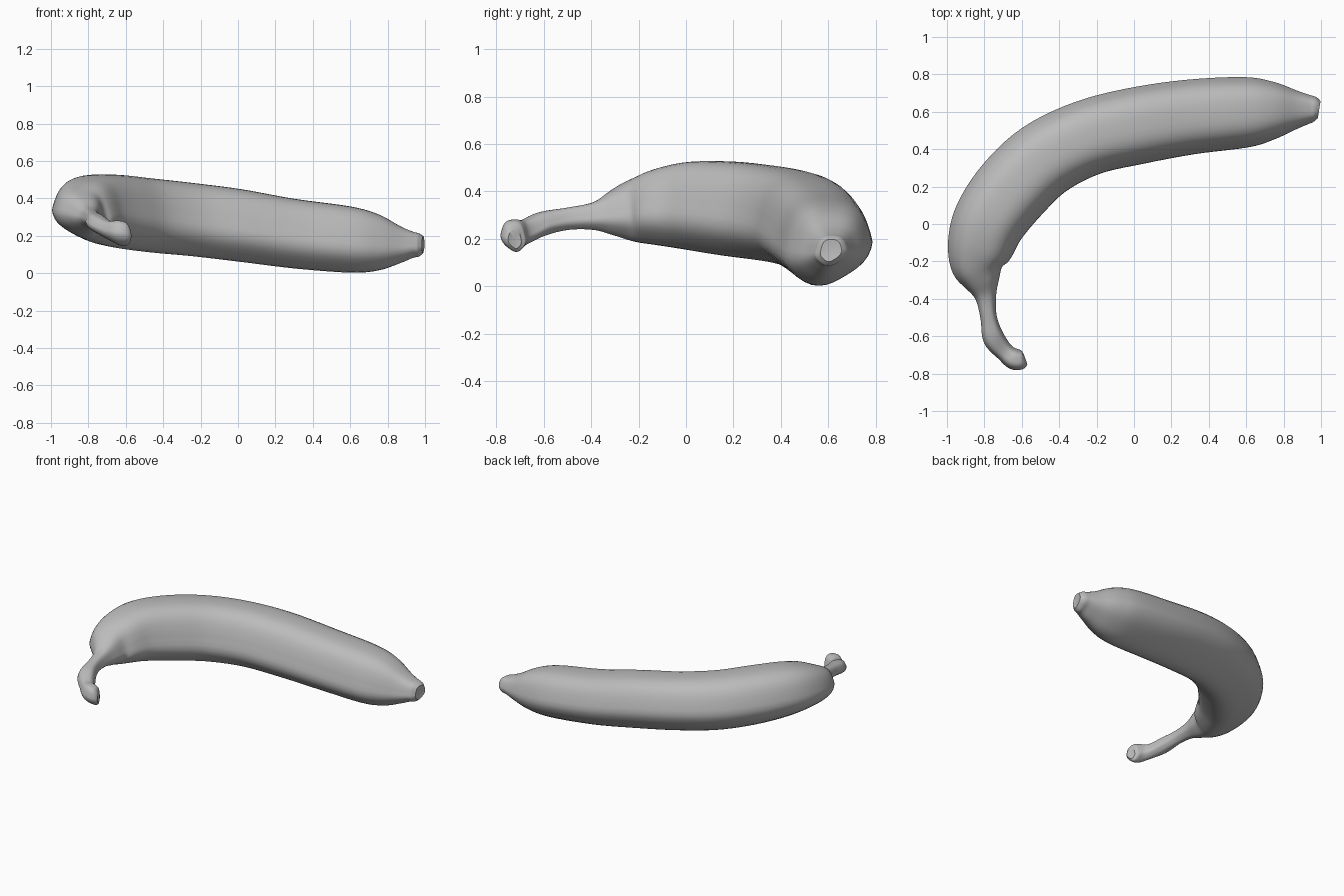
import bpy
import bmesh
import math
from mathutils import Vector

SIDES = 40
STEPS = 5

cube = bpy.data.objects.get("Cube")
if cube:
    bpy.data.objects.remove(cube, do_unlink=True)


def make_material(name, colour):
    material = bpy.data.materials.new(name)
    material.use_nodes = True
    material.diffuse_color = colour
    material.node_tree.nodes["Principled BSDF"].inputs["Base Color"].default_value = colour
    return material


# Stations from stalk to tip: centre x, centre y, half width, bottom z, top z
stations = [
    (-.58, -.722, .03, .16, .235),
    (-.598, -.726, .05, .146, .27),
    (-.64, -.722, .057, .15, .282),
    (-.69, -.685, .05, .175, .28),
    (-.75, -.61, .058, .21, .314),
    (-.777, -.5, .044, .238, .332),
    (-.793, -.39, .057, .238, .355),
    (-.813, -.31, .098, .215, .405),
    (-.835, -.225, .145, .19, .455),
    (-.82, -.12, .178, .175, .497),
    (-.77, .02, .196, .155, .525),
    (-.65, .185, .207, .13, .526),
    (-.48, .345, .206, .11, .508),
    (-.25, .46, .203, .09, .483),
    (.01, .524, .206, .06, .45),
    (.3, .572, .2, .025, .398),
    (.6, .598, .188, .003, .357),
    (.75, .608, .153, .015, .315),
    (.87, .612, .103, .055, .25),
    (.935, .614, .078, .082, .222),
    (.967, .614, .066, .088, .213),
    (.99, .611, .046, .105, .198),
]


def smooth_path(points):
    """Sample a curve that passes through every station."""
    vectors = [Vector(p) for p in points]
    padded = [vectors[0]] + vectors + [vectors[-1]]
    samples = []
    for a, b, c, d in zip(padded, padded[1:], padded[2:], padded[3:]):
        for step in range(STEPS):
            t = step / STEPS
            samples.append(b + (c - a) * (t / 2)
                           + (a * 2 - b * 5 + c * 4 - d) * (t * t / 2)
                           + (b * 3 - a - c * 3 + d) * (t ** 3 / 2))
    return samples + [vectors[-1]]


def ridged_profile():
    """Rounded five-sided section, belly leaning inward, stretched to fill a unit box."""
    section = []
    for i in range(SIDES):
        angle = math.tau * i / SIDES
        radius = 1 + .03 * math.cos(5 * (angle + math.radians(18)))
        u, v = radius * math.cos(angle), radius * math.sin(angle)
        section.append((u + .25 * min(v, 0), v))

    def fit(values):
        low, high = min(values), max(values)
        return [2 * (v - low) / (high - low) - 1 for v in values]

    return list(zip(fit([p[0] for p in section]), fit([p[1] for p in section])))


def build_fruit(name, material):
    bm = bmesh.new()
    path = smooth_path(stations)
    profile = ridged_profile()
    rings = []

    # Skin swept along the bent centre line
    for i, sample in enumerate(path):
        before, after = path[max(i - 2, 0)], path[min(i + 2, len(path) - 1)]
        heading = Vector((after[0] - before[0], after[1] - before[1], 0)).normalized()
        outward = Vector((-heading.y, heading.x, 0))
        x, y, half_width, bottom, top = sample
        centre = Vector((x, y, (bottom + top) / 2))
        rings.append([bm.verts.new(centre + outward * (u * half_width)
                                   + Vector((0, 0, v * (top - bottom) / 2)))
                      for u, v in profile])
    for ring, following in zip(rings, rings[1:]):
        for k in range(SIDES):
            n = (k + 1) % SIDES
            bm.faces.new((ring[k], following[k], following[n], ring[n]))

    # Slightly sunken cut ends
    for ring, inner in ((rings[0], rings[STEPS]), (rings[-1], rings[-STEPS])):
        middle = sum((v.co for v in ring), Vector()) / SIDES
        deeper = sum((v.co for v in inner), Vector()) / SIDES
        hollow = bm.verts.new(middle.lerp(deeper, .4))
        for k in range(SIDES):
            bm.faces.new((ring[k], ring[(k + 1) % SIDES], hollow))

    bmesh.ops.recalc_face_normals(bm, faces=bm.faces[:])
    mesh = bpy.data.meshes.new(name)
    bm.to_mesh(mesh)
    bm.free()
    mesh.materials.append(material)
    fruit = bpy.data.objects.new(name, mesh)
    bpy.context.collection.objects.link(fruit)
    bpy.ops.object.select_all(action="DESELECT")
    fruit.select_set(True)
    bpy.context.view_layer.objects.active = fruit
    bpy.ops.object.shade_smooth_by_angle(angle=math.radians(40))


build_fruit("banana", make_material("plain grey", (.5, .5, .5, 1)))
